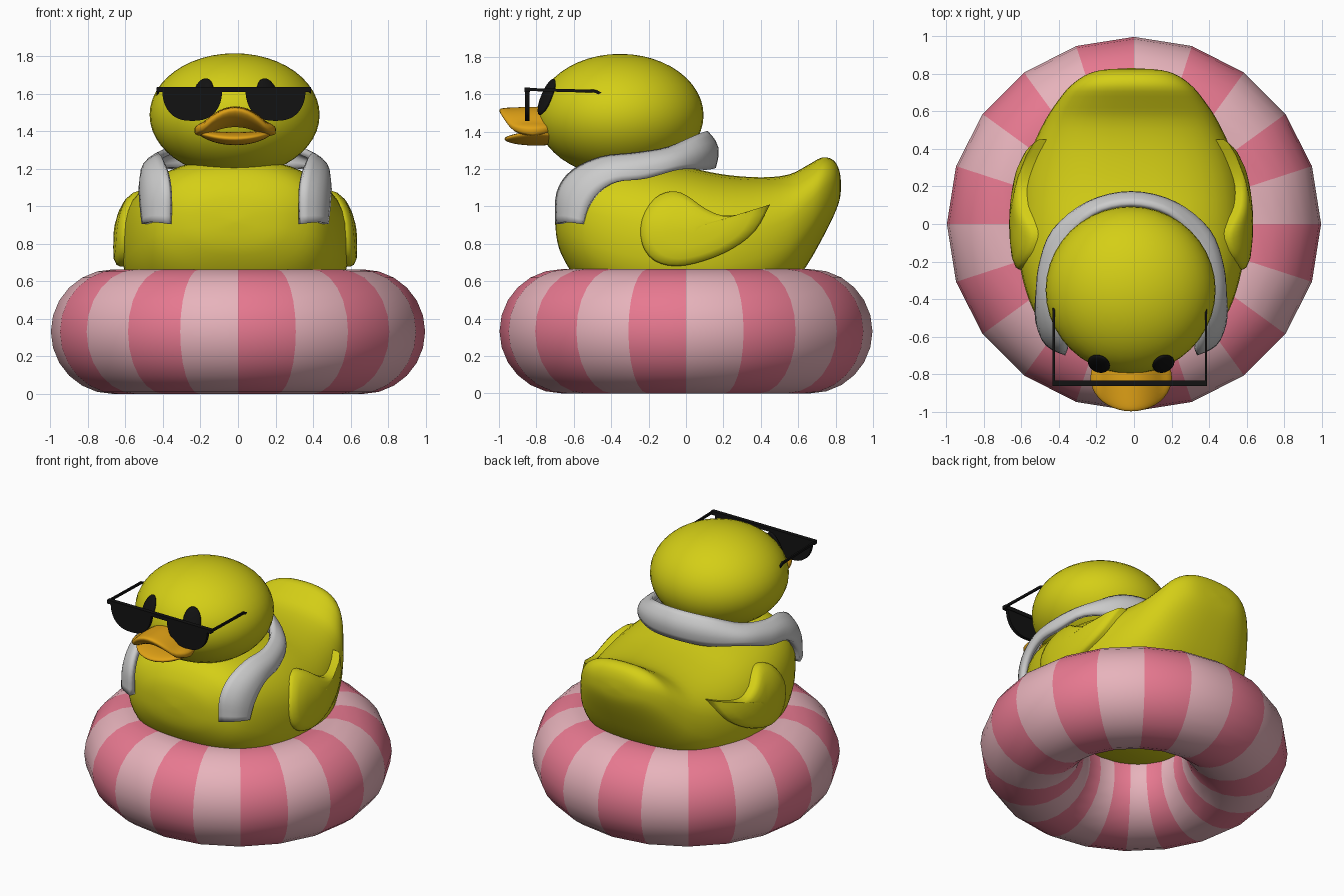
import bpy, bmesh, math
from mathutils import Vector

if "Cube" in bpy.data.objects:
    bpy.data.objects.remove(bpy.data.objects["Cube"])

CX = -0.015  # duck sits slightly left of the ring centre


def material(name, rgb):
    m = bpy.data.materials.new(name)
    m.diffuse_color = (*rgb, 1)
    m.use_nodes = True
    m.node_tree.nodes["Principled BSDF"].inputs["Base Color"].default_value = m.diffuse_color
    return m


YELLOW = material("yellow", (0.66, 0.62, 0.008))
ORANGE = material("orange", (0.75, 0.36, 0.008))
BLACK = material("black", (0.006, 0.006, 0.006))
PINK = material("pink", (0.8, 0.19, 0.28))
PALE = material("pale_pink", (0.8, 0.45, 0.5))


def make(name, verts, faces, mat=None, angle=180):
    me = bpy.data.meshes.new(name)
    me.from_pydata([tuple(v) for v in verts], [], faces)
    bm = bmesh.new()
    bm.from_mesh(me)
    bmesh.ops.recalc_face_normals(bm, faces=bm.faces)
    bm.to_mesh(me)
    bm.free()
    ob = bpy.data.objects.new(name, me)
    bpy.context.collection.objects.link(ob)
    if mat:
        me.materials.append(mat)
    bpy.ops.object.select_all(action='DESELECT')
    ob.select_set(True)
    bpy.context.view_layer.objects.active = ob
    bpy.ops.object.shade_smooth_by_angle(angle=math.radians(angle))
    return ob


def loft(name, rings, mat, angle=180):
    n = len(rings[0])
    verts = [v for r in rings for v in r]
    faces = [(i * n + j, i * n + (j + 1) % n, (i + 1) * n + (j + 1) % n, (i + 1) * n + j)
             for i in range(len(rings) - 1) for j in range(n)]
    faces += [tuple(range(n)), tuple(range(len(verts) - n, len(verts)))]
    return make(name, verts, faces, mat, angle)


def spline(pts, steps):
    # Catmull-Rom through the given tuples
    p = [Vector(q) for q in pts]
    p = [2 * p[0] - p[1]] + p + [2 * p[-1] - p[-2]]
    out = []
    for i in range(1, len(p) - 2):
        a, b, c, d = p[i - 1:i + 3]
        for s in range(steps):
            t = s / steps
            out.append(0.5 * (2 * b + (c - a) * t + (2 * a - 5 * b + 4 * c - d) * t * t
                              + (3 * b - a - 3 * c + d) * t ** 3))
    return out + [p[-2]]


def ellipsoid(name, centre, radii, mat, deform=None):
    bpy.ops.mesh.primitive_uv_sphere_add(segments=40, ring_count=24)
    ob = bpy.context.object
    ob.name = name
    for v in ob.data.vertices:
        u = v.co.copy()
        v.co = Vector(u[i] * radii[i] for i in range(3))
        if deform:
            v.co.z += deform(u)
    ob.location = centre
    ob.data.materials.append(mat)
    bpy.ops.object.shade_smooth()
    return ob


# Swim ring with alternating stripes
bpy.ops.mesh.primitive_torus_add(major_segments=20, minor_segments=24,
                                 major_radius=0.665, minor_radius=0.332, location=(0, 0, 0.332))
ring = bpy.context.object
ring.name = "swim_ring"
ring.data.materials.append(PALE)
ring.data.materials.append(PINK)
for f in ring.data.polygons:
    a = math.degrees(math.atan2(f.center.y, f.center.x)) % 360
    f.material_index = int(a // 18) % 2
bpy.ops.object.shade_smooth()

# Body: stations of (y, bottom, top, half width)
stations = [(-.70, .91, .93, .02), (-.69, .82, 1.02, .17), (-.665, .74, 1.10, .29), (-.60, .63, 1.19, .42),
            (-.50, .52, 1.24, .50), (-.36, .43, 1.25, .56), (-.18, .38, 1.235, .60), (0, .36, 1.21, .605),
            (.2, .38, 1.17, .59), (.4, .45, 1.155, .53), (.55, .56, 1.17, .46), (.65, .69, 1.22, .395),
            (.73, .83, 1.262, .33), (.79, .95, 1.245, .25), (.82, 1.03, 1.19, .16), (.83, 1.10, 1.12, .02)]
rings = []
for y, lo, hi, w in spline(stations, 3):
    ring_pts = []
    for k in range(40):
        a = math.tau * k / 40
        c, s = math.cos(a), math.sin(a)
        ring_pts.append((CX + w * math.copysign(abs(c) ** 0.82, c), y,
                         (lo + hi) / 2 + (hi - lo) / 2 * math.copysign(abs(s) ** 0.82, s)))
    rings.append(ring_pts)
loft("body", rings, YELLOW)

# Head
ellipsoid("head", (CX - .003, -.352, 1.487), (.453, .446, .328), YELLOW)

# Bill, upper part lifts at the tip and droops at the corners
ellipsoid("upper_bill", (CX, -.82, 1.437), (.217, .178, .045), ORANGE,
          lambda u: .05 * max(0, 1 - (u.x / .75) ** 2) - .025 * u.x ** 2 + .025 * max(0, -u.y) ** 3
          - .02 * (u.z < 0) * (1 - abs(u.y)))
ellipsoid("lower_bill", (CX, -.80, 1.36), (.195, .17, .035), ORANGE,
          lambda u: .03 * u.x ** 2)

# Wings: teardrop outline in (y, z), hugging the body
outline = [(.45, 1.01), (.32, .965), (.2, .95), (.1, .99), (0, 1.06), (-.08, 1.08), (-.17, 1.04),
           (-.235, .93), (-.235, .8), (-.17, .71), (-.05, .68), (.1, .71), (.25, .775), (.37, .87), (.45, 1.01)]
outline = [tuple(p) for p in spline(outline, 3)][:-1]


def side_x(y, z):
    w = .6 - .45 * y * y
    return w * max(0, 1 - (abs(z - .79) / .43) ** 2.5) ** .4


for side, label in ((1, "left"), (-1, "right")):
    rings = []
    for scale, out in ((1, -.1), (1, .025), (.96, .04), (.8, .05), (.5, .05), (.15, .05)):
        pts = []
        for y, z in outline:
            y2, z2 = (y - .03) * scale + .03, (z - .88) * scale + .88
            pts.append((CX + side * (side_x(y2, z2) + out), y2, z2))
        rings.append(pts)
    loft(label + "_wing", rings, YELLOW, 50)

# Towel draped round the neck: upper and lower edge of one half, mirrored
upper = [(0, .10, 1.39), (.2, .05, 1.37), (.34, -.1, 1.30), (.40, -.28, 1.27), (.385, -.45, 1.25),
         (.36, -.6, 1.18), (.345, -.675, 1.07), (.345, -.68, .905)]
lower = [(0, .14, 1.21), (.22, .09, 1.20), (.40, -.04, 1.20), (.47, -.22, 1.15), (.49, -.37, 1.13),
         (.495, -.46, 1.08), (.49, -.52, 1.0), (.48, -.55, .905)]


def both(pts):
    return spline([(-x, y, z) for x, y, z in pts[:0:-1]] + pts, 4)


verts, cols = [], 6
for i, (a, b) in enumerate(zip(both(upper), both(lower))):
    mid = (a + b) / 2
    bulge = Vector((mid.x, mid.y + .3, .15)).normalized()
    for j in range(cols + 1):
        t = j / cols
        p = a.lerp(b, t) + bulge * (.035 * math.sin(math.pi * t))
        verts.append(p + Vector((CX, 0, 0)))
n = cols + 1
faces = [(i * n + j, i * n + j + 1, (i + 1) * n + j + 1, (i + 1) * n + j)
         for i in range(len(verts) // n - 1) for j in range(cols)]
towel = make("towel", verts, faces, None, 50)
sol = towel.modifiers.new("thickness", 'SOLIDIFY')
sol.thickness = .04
sol.offset = 0

# Eyes and sunglasses
GX = -.022


def box(name, a, b, w, h):
    # bar between two points, w across and h in z
    a, b = Vector(a), Vector(b)
    side = (b - a).cross(Vector((0, 0, 1))).normalized() * w / 2
    up = Vector((0, 0, h / 2))
    loft(name, [[p - side - up, p + side - up, p + side + up, p - side + up] for p in (a, b)], BLACK, 30)


box("glasses_bar", (GX - .41, -.848, 1.623), (GX + .41, -.848, 1.623), .03, .026)
for s, label in ((1, "left"), (-1, "right")):
    x = .172 * s
    eye = ellipsoid(label + "_eye", (CX + x, -.745, 1.585), (.06, .105, .022), BLACK)
    eye.rotation_euler = Vector((x / .205, -.393 / .199, .098 / .108)).to_track_quat('Z', 'Y').to_euler()
    # half-round lens
    rim = [(GX + s * .222 + .16 * math.copysign(abs(math.cos(a)) ** .8, math.cos(a)),
            1.625 - .17 * math.sin(a) ** .9)
           for a in (math.pi * k / 24 for k in range(24))] + [(GX + s * .222 - .16, 1.625)]
    loft(label + "_lens", [[(px, y, pz) for px, pz in rim] for y in (-.862, -.838)], BLACK, 30)
    # temple arm with bent tip
    ax = GX + .405 * s
    box(label + "_arm", (ax, -.862, 1.625), (ax, -.48, 1.615), .012, .016)
    box(label + "_arm_tip", (ax, -.485, 1.615), (ax, -.447, 1.598), .012, .018)
